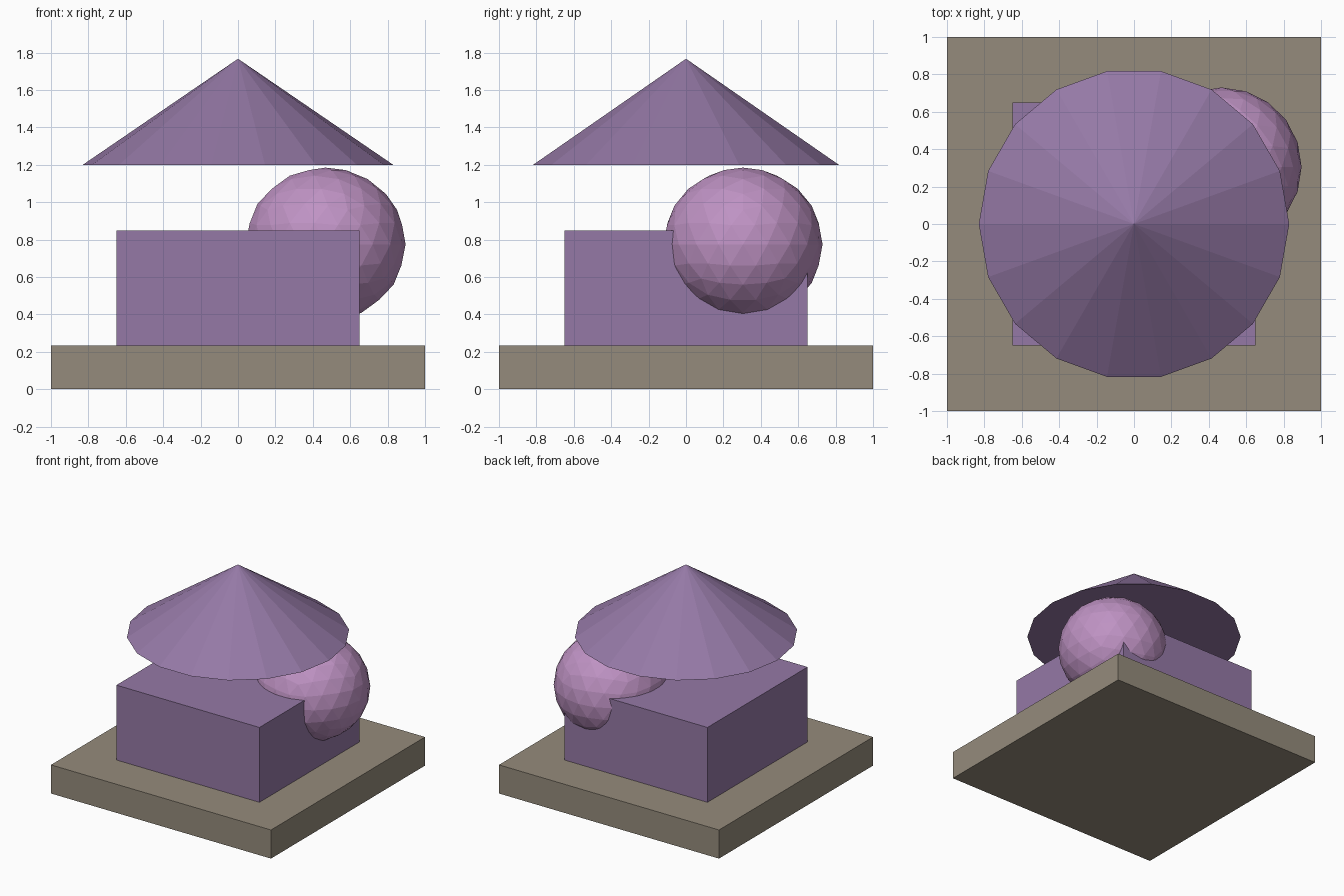
import bpy
from math import radians

if "Cube" in bpy.data.objects:
    bpy.data.objects.remove(bpy.data.objects["Cube"])


def finish(name, mat):
    ob = bpy.context.object
    ob.name = name
    ob.data.materials.append(mat)
    return ob


def material(name, rgb):
    m = bpy.data.materials.new(name)
    m.diffuse_color = (*rgb, 1)
    m.use_nodes = True
    m.node_tree.nodes["Principled BSDF"].inputs["Base Color"].default_value = m.diffuse_color
    return m


def block(name, size, z0, z1, mat):
    bpy.ops.mesh.primitive_cube_add(size=1, location=(0, 0, (z0 + z1) / 2))
    bpy.context.object.scale = (size, size, z1 - z0)
    return finish(name, mat)


stone = material("stone", (0.30, 0.26, 0.20))
purple = material("purple", (0.30, 0.19, 0.38))
pink = material("pink", (0.52, 0.29, 0.55))

# square plinth and the body standing on it
block("base", 2.0, 0, 0.235, stone)
block("body", 1.3, 0.235, 0.85, purple)

# faceted ball sunk into the back right corner of the body
bpy.ops.mesh.primitive_ico_sphere_add(subdivisions=3, radius=1, location=(0.468, 0.305, 0.775))
bpy.context.object.scale = (0.428, 0.425, 0.41)
finish("ball", pink)

# 18-sided roof floating above, with a corner on +x
bpy.ops.mesh.primitive_cone_add(vertices=18, radius1=0.83, radius2=0, depth=0.567,
                                location=(0, 0, 1.2 + 0.567 / 2),
                                rotation=(0, 0, radians(90)))
finish("roof", purple)
